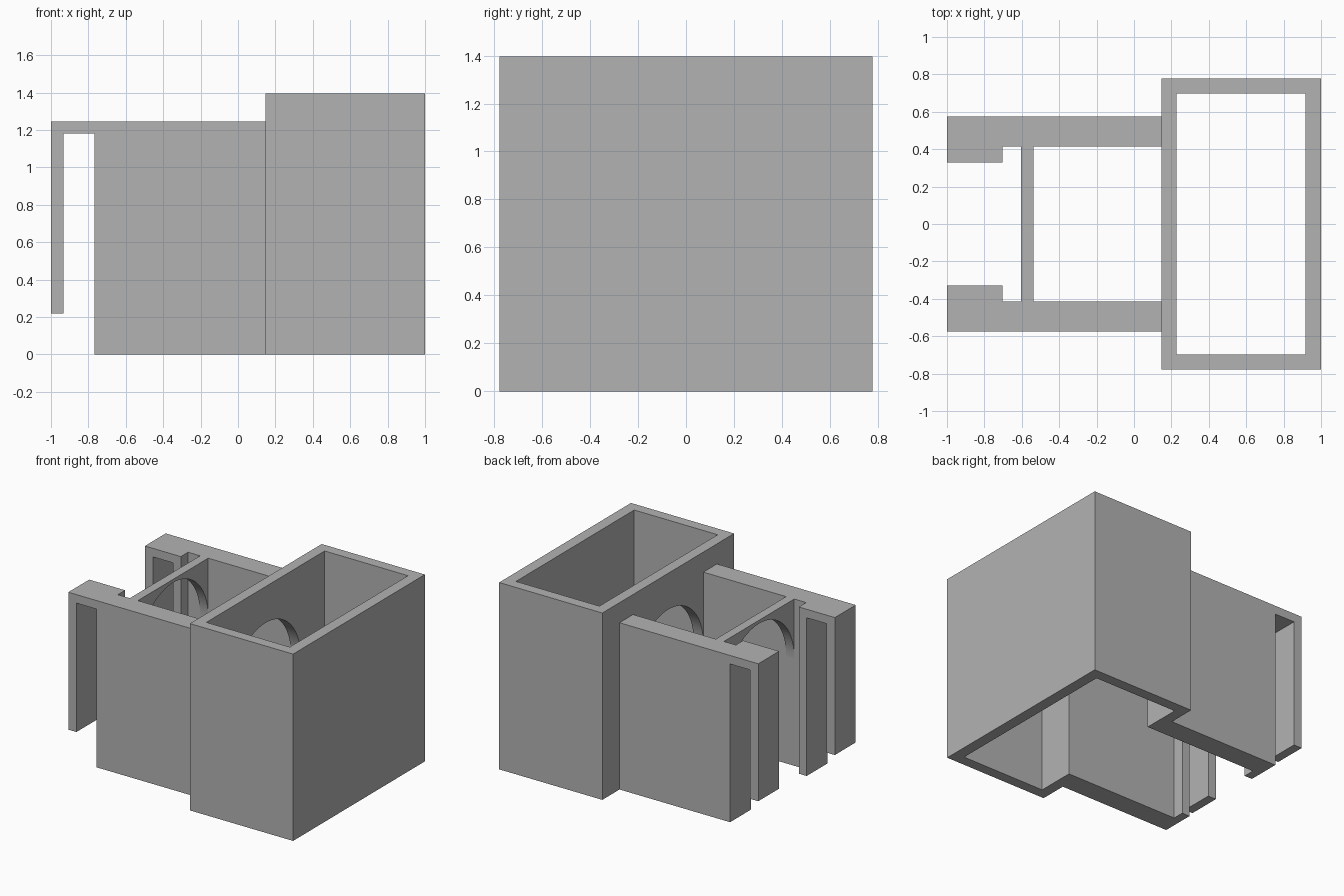
import bpy
import bmesh
from math import sin, cos, pi, radians
from mathutils import Vector

cube = bpy.data.objects.get("Cube")
if cube:
    bpy.data.objects.remove(cube, do_unlink=True)

grey = bpy.data.materials.new("plain grey")
grey.use_nodes = True
COLOR = (0.45, 0.45, 0.45, 1)
grey.diffuse_color = COLOR
grey.node_tree.nodes["Principled BSDF"].inputs["Base Color"].default_value = COLOR

# Places a 2D profile point (a, b) at depth d along the extrusion axis
PLACE = {
    "x": lambda a, b, d: (d, a, b),
    "y": lambda a, b, d: (a, d, b),
    "z": lambda a, b, d: (a, b, d),
}


def prism(name, profile, axis, start, end):
    """Extrude a closed profile along an axis."""
    bm = bmesh.new()
    face = bm.faces.new([bm.verts.new(PLACE[axis](a, b, start)) for a, b in profile])
    out = bmesh.ops.extrude_face_region(bm, geom=[face])
    verts = [v for v in out["geom"] if isinstance(v, bmesh.types.BMVert)]
    shift = Vector(PLACE[axis](0, 0, end - start))
    bmesh.ops.translate(bm, vec=shift, verts=verts)
    bmesh.ops.recalc_face_normals(bm, faces=bm.faces)
    mesh = bpy.data.meshes.new(name)
    bm.to_mesh(mesh)
    bm.free()
    mesh.materials.append(grey)
    obj = bpy.data.objects.new(name, mesh)
    bpy.context.collection.objects.link(obj)
    return obj


def rect(a0, a1, b0, b1):
    return [(a0, b0), (a1, b0), (a1, b1), (a0, b1)]


def arc(radius, spring):
    """Half circle from +y to -y, standing on the spring line."""
    return [(radius * cos(pi * i / 40), spring + radius * sin(pi * i / 40))
            for i in range(41)]


def select_only(obj):
    bpy.ops.object.select_all(action="DESELECT")
    obj.select_set(True)
    bpy.context.view_layer.objects.active = obj


def cut(obj, cutter):
    """Subtract the cutter and discard it."""
    cutter.hide_render = True
    mod = obj.modifiers.new("cut", "BOOLEAN")
    mod.operation = "DIFFERENCE"
    mod.solver = "EXACT"
    mod.object = cutter
    select_only(obj)
    bpy.ops.object.modifier_apply(modifier=mod.name)
    bpy.data.objects.remove(cutter, do_unlink=True)


JOIN = 0.147      # where the arms meet the tall shell
INNER = 0.415     # inner face of the arms
ARM_TOP = 1.246

# Tall open shell with an arched opening towards the arms
shell = prism("tall_shell", rect(JOIN, 1, -0.778, 0.778), "z", 0, 1.396)
cut(shell, prism("shell_void", rect(0.227, 0.917, -0.698, 0.698), "z", -0.1, 1.5))
doorway = [(-INNER, -0.1), (INNER, -0.1)] + arc(INNER, 0.71)
cut(shell, prism("doorway", doorway, "x", 0.1, 0.3))

# Two side arms with a thickened end, a tall slot and a short hanging leg
slot = [(-0.767, -0.1), (-0.767, 1.182), (-0.933, 1.182),
        (-0.933, 0.219), (-1.1, 0.219), (-1.1, -0.1)]
for name, side in (("front_arm", -1), ("back_arm", 1)):
    plan = [(JOIN, 0.575), (-1, 0.575), (-1, 0.329),
            (-0.703, 0.329), (-0.703, INNER), (JOIN, INNER)]
    arm = prism(name, [(x, side * y) for x, y in plan], "z", 0, ARM_TOP)
    cut(arm, prism("slot", slot, "y", -1, 1))

# Arched cross wall between the arms
arch = [(-INNER, ARM_TOP), (INNER, ARM_TOP)] + arc(INNER, 0.806)
cross_wall = prism("arched_cross_wall", arch, "x", -0.604, -0.537)

# Smooth the arch undersides, keep the corners crisp
for obj in (shell, cross_wall):
    select_only(obj)
    bpy.ops.object.shade_smooth_by_angle(angle=radians(30))
